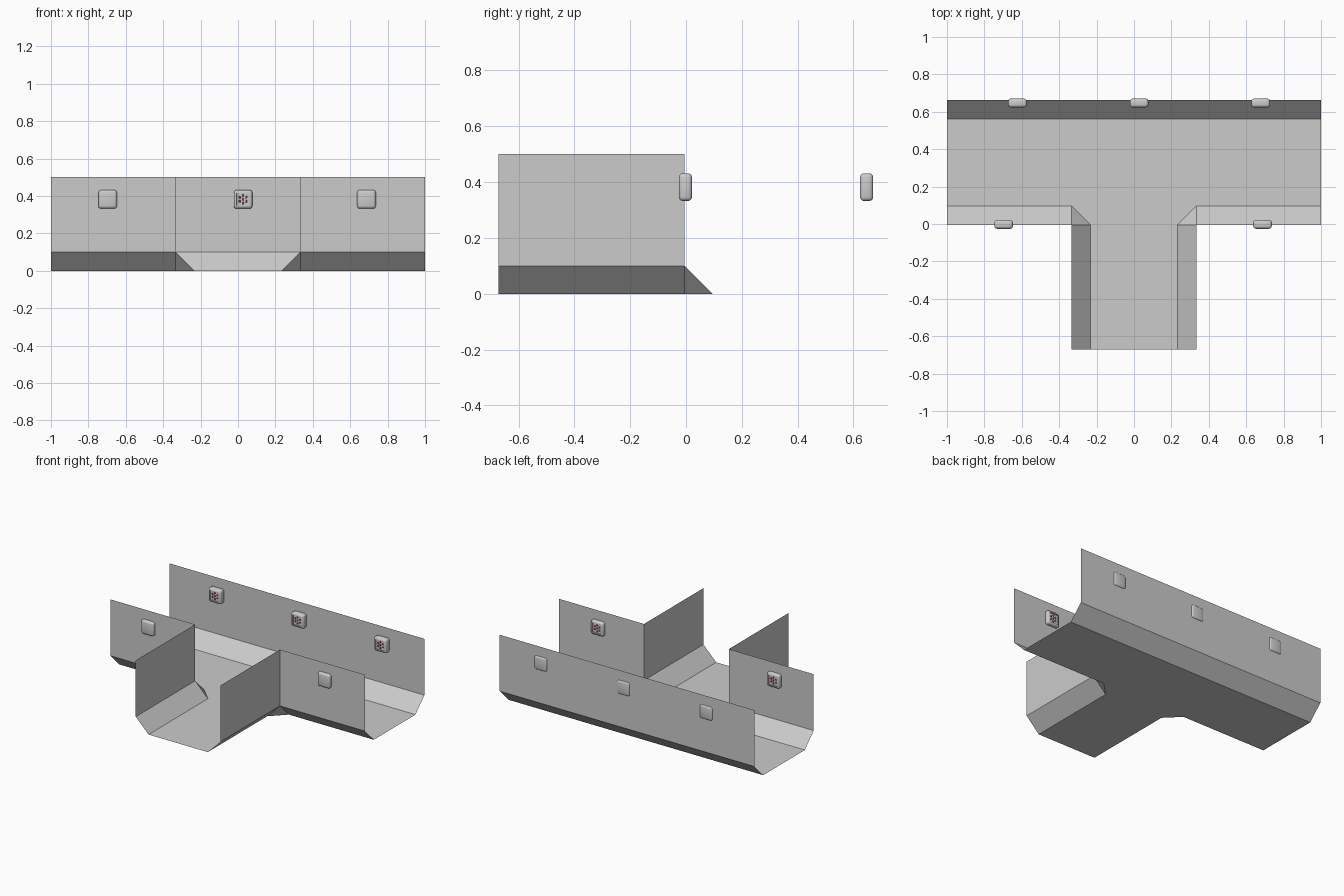
import bpy, bmesh, math
from mathutils import Matrix, Vector

if "Cube" in bpy.data.objects:
    bpy.data.objects.remove(bpy.data.objects["Cube"])

Y0 = -0.0045          # plane of the two short walls
END, BACK = Y0 - 0.667, Y0 + 0.667
W, C, H = 0.333, 0.1, 0.5   # half passage width, chamfer size, wall height


def finish(bm, name, materials=()):
    mesh = bpy.data.meshes.new(name)
    bm.to_mesh(mesh)
    bm.free()
    for m in materials:
        mesh.materials.append(m)
    ob = bpy.data.objects.new(name, mesh)
    bpy.context.collection.objects.link(ob)
    return ob


def material(name, color):
    m = bpy.data.materials.new(name)
    m.diffuse_color = color
    m.use_nodes = True
    m.node_tree.nodes["Principled BSDF"].inputs["Base Color"].default_value = m.diffuse_color
    return m


# T-shaped open channel: right half, mirrored across x = 0
bm = bmesh.new()


def face(*pts):
    bm.faces.new([bm.verts.new(p) for p in pts])


def wall(a, b):
    face((*a, C), (*b, C), (*b, H), (*a, H))


floor = [(0, END), (W - C, END), (W - C, Y0), (W, Y0 + C), (1, Y0 + C), (1, BACK - C), (0, BACK - C)]
face(*[(x, y, 0) for x, y in floor])
# chamfers: branch, inner corner, front of main run, back of main run
face((W - C, END, 0), (W, END, C), (W, Y0, C), (W - C, Y0, 0))
face((W - C, Y0, 0), (W, Y0, C), (W, Y0 + C, 0))
face((W, Y0 + C, 0), (W, Y0, C), (1, Y0, C), (1, Y0 + C, 0))
face((0, BACK - C, 0), (1, BACK - C, 0), (1, BACK, C), (0, BACK, C))
# upright walls
wall((W, END), (W, Y0))
wall((W, Y0), (1, Y0))
wall((1, BACK), (0, BACK))
bmesh.ops.mirror(bm, geom=bm.verts[:] + bm.edges[:] + bm.faces[:], axis='X', merge_dist=0)
bmesh.ops.remove_doubles(bm, verts=bm.verts, dist=1e-4)
bmesh.ops.recalc_face_normals(bm, faces=bm.faces)
bmesh.ops.dissolve_limit(bm, angle_limit=0.01, verts=bm.verts, edges=bm.edges)
# normals look into the channel
lowest = min(bm.faces, key=lambda f: f.calc_center_median().z)
if lowest.normal.z < 0:
    bmesh.ops.reverse_faces(bm, faces=bm.faces)
finish(bm, "channel_shell")

# Wall lamps: rounded block with a recessed panel and seven small lights
red = material("lamp_red", (0.35, 0.04, 0.04, 1))


def wall_lamp(name, x, y, turn):
    place = Matrix.Translation((x, y, 0.382)) @ Matrix.Rotation(turn, 4, 'Z')
    bm = bmesh.new()
    bmesh.ops.create_cube(bm, size=1, matrix=Matrix.Diagonal((0.099, 0.047, 0.099, 1)))
    bmesh.ops.bevel(bm, geom=bm.edges[:], offset=0.014, segments=3, profile=0.5, affect='EDGES')
    bm.normal_update()
    front = max((f for f in bm.faces if f.normal.y < -0.99), key=lambda f: f.calc_area())
    bmesh.ops.inset_region(bm, faces=[front], thickness=0.002)
    bmesh.ops.inset_region(bm, faces=[front], thickness=0.001, depth=-0.006)
    bm.transform(place)
    body = finish(bm, name + "_housing")

    bm = bmesh.new()
    spots = [(0, 0)] + [(0.021 * math.cos(a), 0.021 * math.sin(a))
                        for a in (math.radians(30 + 60 * i) for i in range(6))]
    for sx, sz in spots:
        m = Matrix.Translation((sx, -0.0185, sz)) @ Matrix.Rotation(math.pi / 2, 4, 'X')
        bmesh.ops.create_cone(bm, cap_ends=True, segments=10, radius1=0.007,
                              radius2=0.0055, depth=0.005, matrix=m)
    bm.transform(place)
    lights = finish(bm, name + "_lights", [red])

    for ob in (body, lights):
        bpy.ops.object.select_all(action='DESELECT')
        ob.select_set(True)
        bpy.context.view_layer.objects.active = ob
        bpy.ops.object.shade_smooth_by_angle(angle=math.radians(35))


for i, x in enumerate((-0.623, 0.027, 0.677)):
    wall_lamp(f"back_lamp_{i + 1}", x, 0.647, 0)
for i, x in enumerate((-0.697, 0.687)):
    wall_lamp(f"front_lamp_{i + 1}", x, -0.002, math.pi)
